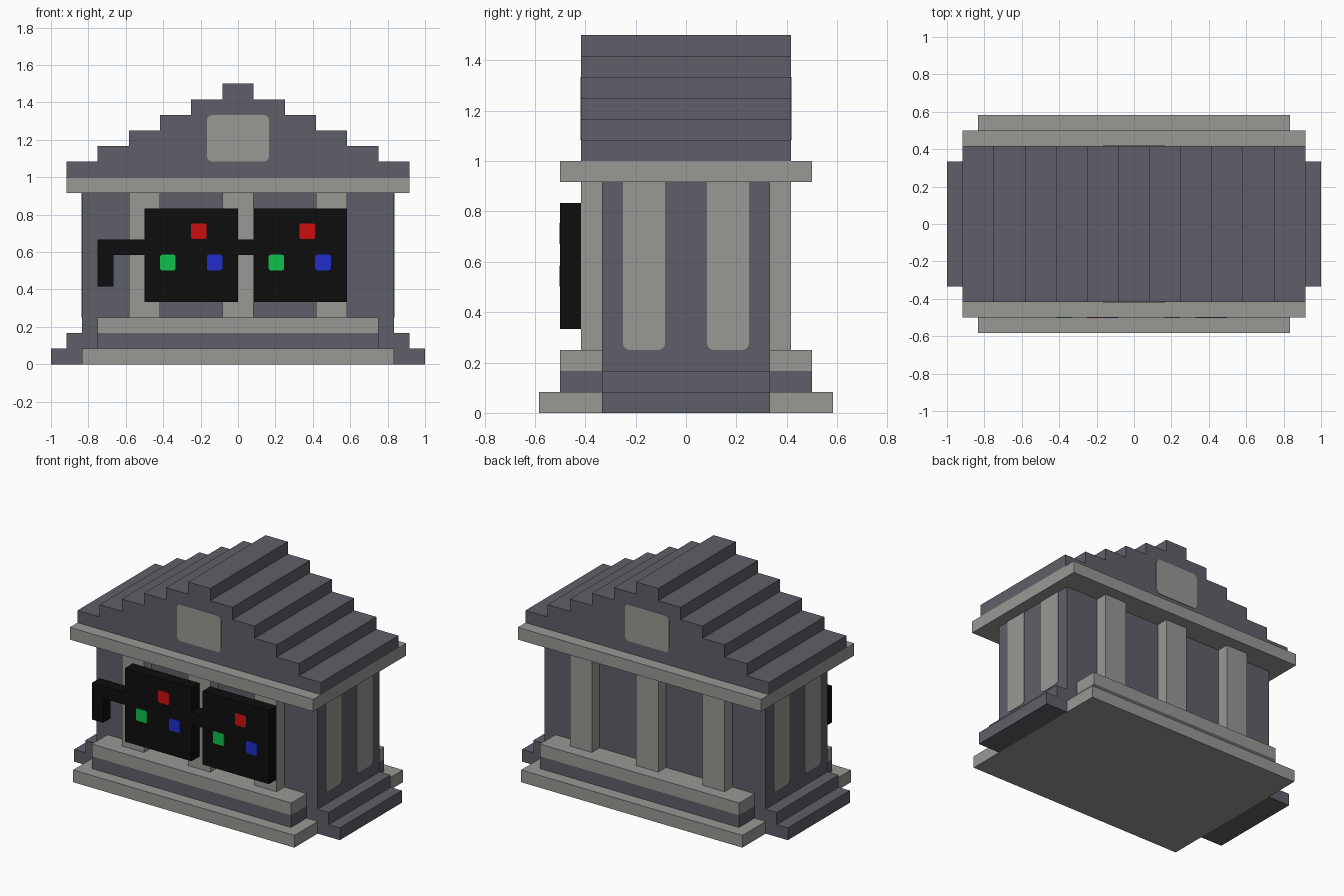
import bpy, bmesh, math

if "Cube" in bpy.data.objects:
    bpy.data.objects.remove(bpy.data.objects["Cube"])

U = 1 / 12  # grid module of the building


def material(name, hex_rgb):
    def lin(c):
        c /= 255
        return c / 12.92 if c <= 0.04045 else ((c + 0.055) / 1.055) ** 2.4
    m = bpy.data.materials.new(name)
    m.diffuse_color = [lin(int(hex_rgb[i:i + 2], 16)) for i in (0, 2, 4)] + [1]
    m.use_nodes = True
    m.node_tree.nodes["Principled BSDF"].inputs["Base Color"].default_value = m.diffuse_color
    return m


LIGHT = material("light_stone", "999894")
DARK = material("dark_stone", "5f5f68")
BLACK = material("black", "0d0d0d")
RED = material("red", "cc0f0f")
GREEN = material("green", "10c04c")
BLUE = material("blue", "222dcc")


def prism(name, pts, axis, lo, hi, mat):
    """Extrude a flat outline along x (outline is y, z) or y (outline is x, z)."""
    bm = bmesh.new()
    put = (lambda a, b, d: (d, a, b)) if axis == "x" else (lambda a, b, d: (a, d, b))
    face = bm.faces.new([bm.verts.new(put(a, b, lo)) for a, b in pts])
    ext = bmesh.ops.extrude_face_region(bm, geom=[face])
    step = put(0, 0, hi - lo)
    bmesh.ops.translate(bm, vec=step, verts=[v for v in ext["geom"] if isinstance(v, bmesh.types.BMVert)])
    bmesh.ops.recalc_face_normals(bm, faces=bm.faces)
    me = bpy.data.meshes.new(name)
    bm.to_mesh(me)
    bm.free()
    me.materials.append(mat)
    ob = bpy.data.objects.new(name, me)
    bpy.context.collection.objects.link(ob)
    return ob


def rect(x0, x1, z0, z1):
    return [(x0, z0), (x1, z0), (x1, z1), (x0, z1)]


def rounded(x0, x1, z0, z1, r, bottom_only=False):
    """Rectangle outline with rounded corners."""
    pts = []
    for k, (cx, cz) in enumerate([(x1 - r, z1 - r), (x0 + r, z1 - r), (x0 + r, z0 + r), (x1 - r, z0 + r)]):
        if bottom_only and k < 2:
            pts.append((x1 if k == 0 else x0, z1))
            continue
        for i in range(4):
            a = math.radians(90 * k + 30 * i)
            pts.append((cx + r * math.cos(a), cz + r * math.sin(a)))
    return pts


def slab(name, hx, hy, z0, z1, mat):
    """Centred box, sizes in modules."""
    prism(name, rect(-hx * U, hx * U, z0 * U, z1 * U), "y", -hy * U, hy * U, mat)


# Base tiers, hall and ceiling slab
slab("base_plate", 10, 7, 0, 1, LIGHT)
slab("lower_plinth", 9, 6, 1, 2, DARK)
slab("upper_plinth", 9, 6, 2, 3, LIGHT)
slab("hall", 10, 4, 1, 11, DARK)
slab("ceiling_slab", 11, 6, 11, 12, LIGHT)

# Stepped gable roof
right = [p for i in range(6) for p in (((5.5 - i) * 2 * U, (12 + i) * U), ((5.5 - i) * 2 * U, (13 + i) * U))]
left = [(-x, z) for x, z in reversed(right)]
prism("stepped_roof", right + left, "y", -5 * U, 5 * U, DARK)

# Side steps and flush pilaster panels at both ends
for s, side in ((-1, "left"), (1, "right")):
    steps = [(10, 0), (12, 0), (12, 1), (11, 1), (11, 2), (10, 2)]
    prism(side + "_side_steps", [(s * x * U, z * U) for x, z in steps], "y", -4 * U, 4 * U, DARK)
    for y in (-2, 2):
        prism(side + "_wall_panel", rounded((y - 1) * U, (y + 1) * U, 3 * U, 11 * U, 0.025, True),
              "x", s * 10 * U, s * (10 * U + 0.003), LIGHT)

# Columns and gable windows, front and back
for s, side in ((-1, "front"), (1, "back")):
    for x in (-6, 0, 6):
        prism(side + "_column", rect((x - 1) * U, (x + 1) * U, 3 * U, 11 * U), "y", s * 4 * U, s * 5 * U, LIGHT)
    prism(side + "_gable_window", rounded(-2 * U, 2 * U, 13 * U, 16 * U, 0.03),
          "y", s * 5 * U, s * (5 * U + 0.003), LIGHT)

# Square glasses across the front: two lenses, bridge and hooked arm
glasses = [(-9, 5), (-8, 5), (-8, 7), (-6, 7), (-6, 4), (0, 4), (0, 7), (1, 7), (1, 4), (7, 4),
           (7, 10), (1, 10), (1, 8), (0, 8), (0, 10), (-6, 10), (-6, 8), (-9, 8)]
prism("glasses", [(x * U, z * U) for x, z in glasses], "y", -6 * U, -5 * U, BLACK)

# Coloured dots on each lens
for lens_x in (-0.21, 0.37):
    for name, dx, z, mat in (("red_dot", 0, 0.712, RED), ("green_dot", -0.165, 0.544, GREEN),
                             ("blue_dot", 0.085, 0.544, BLUE)):
        x, h = lens_x + dx, 0.042
        prism(name, rounded(x - h, x + h, z - h, z + h, 0.012), "y", -6 * U - 0.003, -6 * U, mat)
